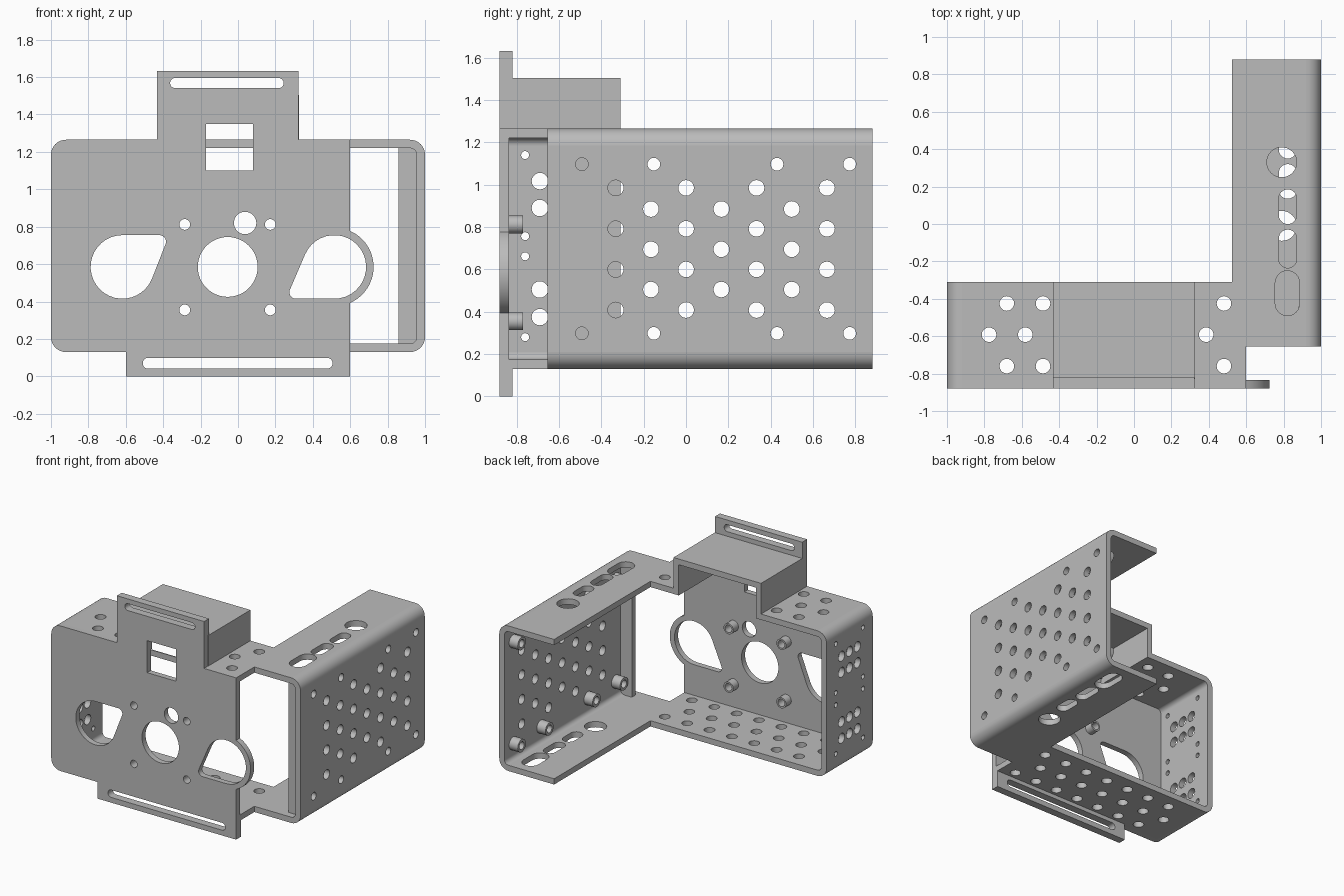
import bpy, bmesh, math
from mathutils import Vector

if "Cube" in bpy.data.objects:
    bpy.data.objects.remove(bpy.data.objects["Cube"], do_unlink=True)

gray = bpy.data.materials.new("light gray")
gray.use_nodes = True
gray.diffuse_color = (0.5, 0.5, 0.5, 1)
gray.node_tree.nodes["Principled BSDF"].inputs["Base Color"].default_value = (0.5, 0.5, 0.5, 1)

T = 0.045                      # sheet thickness
R = 0.08                       # outer bend radius
Z0, Z1 = 0.13, 1.265           # bottom and top of the folded body


def arc(cx, cy, r, a0, a1, n):
    return [(cx + r * math.cos(a0 + (a1 - a0) * i / n),
             cy + r * math.sin(a0 + (a1 - a0) * i / n)) for i in range(n + 1)]


def circle(cx, cy, r, n=32):
    return arc(cx, cy, r, 0, 2 * math.pi, n)[:-1]


def rect(x0, y0, x1, y1):
    return [(x0, y0), (x1, y0), (x1, y1), (x0, y1)]


def capsule(c1, r1, c2, r2):
    """Outline around two circles: a slot, or a teardrop if the radii differ."""
    dx, dy = c2[0] - c1[0], c2[1] - c1[1]
    phi = math.atan2(dy, dx)
    al = math.acos((r1 - r2) / math.hypot(dx, dy))
    return (arc(*c1, r1, phi + al, phi + 2 * math.pi - al, 24)
            + arc(*c2, r2, phi - al, phi + al, 12))


def prism(name, loops, axis, a, b):
    """Solid with holes: first loop is the outline, the others are holes."""
    def place(u, v, w):
        return {"x": (w, u, v), "y": (u, w, v), "z": (u, v, w)}[axis]
    normal = Vector(place(0, 0, 1))
    bm = bmesh.new()
    caps = ([], [])
    for loop in loops:
        rings = [[bm.verts.new(place(u, v, w)) for u, v in loop] for w in (a, b)]
        n = len(loop)
        for i in range(n):
            j = (i + 1) % n
            for ring, cap in zip(rings, caps):
                cap.append(bm.edges.new((ring[i], ring[j])))
            bm.faces.new((rings[0][i], rings[0][j], rings[1][j], rings[1][i]))
    for cap in caps:
        bmesh.ops.triangle_fill(bm, edges=cap, normal=normal, use_beauty=True)
    bmesh.ops.recalc_face_normals(bm, faces=bm.faces[:])
    mesh = bpy.data.meshes.new(name)
    bm.to_mesh(mesh)
    bm.free()
    mesh.materials.append(gray)
    ob = bpy.data.objects.new(name, mesh)
    bpy.context.scene.collection.objects.link(ob)
    bpy.ops.object.select_all(action="DESELECT")
    ob.select_set(True)
    bpy.context.view_layer.objects.active = ob
    bpy.ops.object.shade_smooth_by_angle(angle=math.radians(35))
    return ob


# Front plate with rounded left corners, a window notch and a ring on the right
ring_c = (0.515, 0.585)
ra = math.acos((0.6 - ring_c[0]) / 0.21)
outline = ([(0.6, Z0)] + arc(*ring_c, 0.21, -ra, ra, 24)
           + [(0.6, Z1), (0.08, Z1), (0.08, 1.1), (-0.17, 1.1), (-0.17, Z1)]
           + arc(-1 + R, Z1 - R, R, math.pi / 2, math.pi, 8)
           + arc(-1 + R, Z0 + R, R, math.pi, 1.5 * math.pi, 8))
bolts = [(x, z) for x in (-0.285, 0.172) for z in (0.355, 0.812)]
front_holes = [capsule((-0.618, 0.585), 0.17, (-0.42, 0.72), 0.035),
               capsule(ring_c, 0.17, (0.31, 0.45), 0.035),
               circle(-0.055, 0.585, 0.16, 48), circle(0.038, 0.82, 0.06)]
front_holes += [circle(x, z, 0.029, 20) for x, z in bolts]
prism("front_plate", [outline] + front_holes, "y", -0.88, -0.88 + T)
for x, z in bolts:
    prism("front_standoff", [circle(x, z, 0.042, 24), circle(x, z, 0.029, 20)],
          "y", -0.88 + T, -0.77)

# Strap tabs above and below the front plate
prism("bottom_strap_tab", [rect(-0.6, 0, 0.6, Z0),
      capsule((-0.48, 0.07), 0.029, (0.477, 0.07), 0.029)], "y", -0.88, -0.82)
prism("top_strap_tab", [[(-0.432, Z1), (-0.17, Z1), (-0.17, 1.35), (0.08, 1.35),
      (0.08, Z1), (0.323, Z1), (0.323, 1.632), (-0.432, 1.632)],
      capsule((-0.336, 1.568), 0.027, (0.217, 1.568), 0.027)], "y", -0.88, -0.82)

# Raised housing, open below and behind
prism("top_housing", [[(-0.432, 1.22), (-0.432, 1.505), (0.325, 1.505), (0.325, 1.22),
      (0.28, 1.22), (0.28, 1.46), (-0.387, 1.46), (-0.387, 1.22)]], "y", -0.83, -0.31)

# Staggered vent holes shared by the top and bottom sheets
vents = [(-0.68 + 0.1935 * k, y) for k in range(7) for y in (-0.425, -0.76)]
vents += [(-0.775 + 0.1935 * k, -0.592) for k in range(7)]


def side_slots(flip):
    """Round opening and three slots; flip runs them the other way along y."""
    f = (lambda y: 0.32 - y) if flip else (lambda y: y)
    loops = [circle(0.79, f(0.33), 0.08)]
    for y0, y1, r, x in ((0.0, 0.185, 0.048, 0.822), (-0.235, -0.03, 0.048, 0.822),
                         (-0.49, -0.25, 0.065, 0.82)):
        loops.append(capsule((x, f(y0 + r)), r, (x, f(y1 - r)), r))
    return loops


# L-shaped top and bottom sheets
sheet = [(-1 + R, -0.84), (0.6, -0.84), (0.6, -0.655), (1 - R, -0.655),
         (1 - R, 0.88), (0.525, 0.88), (0.525, -0.31)]
notch = [(0.28, -0.31), (0.28, -0.832), (-0.387, -0.832), (-0.387, -0.31)]
end = [(-1 + R, -0.31)]
prism("bottom_sheet", [sheet + end] + [circle(x, y, 0.039, 20) for x, y in vents]
      + side_slots(True), "z", Z0, Z0 + T)
prism("top_sheet", [sheet + notch + end]
      + [circle(x, y, 0.039, 20) for x, y in vents if x < -0.45 or x > 0.36]
      + side_slots(False), "z", Z1 - T, Z1)

# Rounded bends joining the sheets to the walls
for side, y0, y1 in ((-1, -0.84, -0.31), (1, -0.655, 0.88)):
    for top in (-1, 1):
        cx = side * (1 - R)
        cz = Z1 - R if top > 0 else Z0 + R
        a0 = math.atan2(top, side) - math.pi / 4
        a1 = a0 + math.pi / 2
        prism("bend", [arc(cx, cz, R, a0, a1, 8) + arc(cx, cz, R - T, a1, a0, 8)],
              "y", y0, y1)

# Narrow perforated wall
wall_holes = [circle(y, z, 0.039, 20) for y in (-0.69, -0.592, -0.494)
              for z in (0.375, 0.505, 0.89, 1.017)]
wall_holes += [circle(y, z, 0.019, 16) for y in (-0.76, -0.424)
               for z in (0.28, 0.662, 0.757, 1.14)]
prism("narrow_wall", [rect(-0.84, Z0 + R, -0.31, Z1 - R)] + wall_holes, "x", -1, -1 + T)

# Long perforated wall with hollow standoffs inside
posts = [(y, z) for y in (-0.492, -0.152, 0.43, 0.773) for z in (0.298, 1.097)]
wall_holes = [circle(y, z, 0.03, 20) for y, z in posts]
for k in range(7):
    rows = (0.885, 0.695, 0.505) if k % 2 else (0.985, 0.792, 0.6, 0.408)
    wall_holes += [circle(-0.332 + 0.1663 * k, z, 0.037, 20) for z in rows]
prism("long_wall", [rect(-0.655, Z0 + R, 0.88, Z1 - R)] + wall_holes, "x", 1 - T, 1)
for y, z in posts:
    prism("wall_standoff", [circle(y, z, 0.05, 24), circle(y, z, 0.03, 20)],
          "x", 0.88, 1 - T)

# Stiffening rib inside the front end of the long wall
prism("inner_rib", [rect(0.858, -0.6, 0.96, -0.556)], "z", Z0 + T - 0.005, Z1 - T + 0.005)
